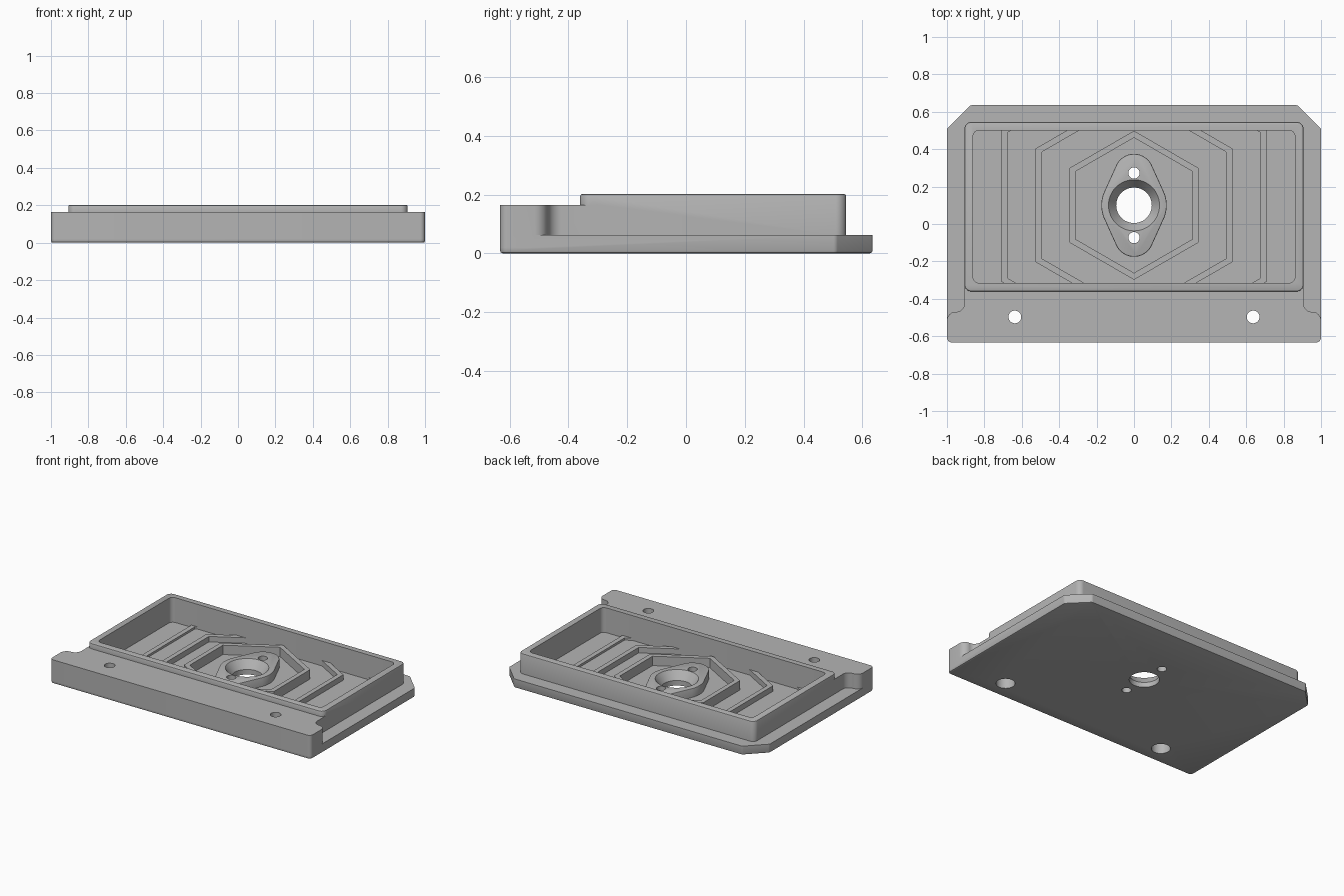
import bpy, bmesh, math
from mathutils import Vector, Matrix

cube = bpy.data.objects.get("Cube")
if cube:
    bpy.data.objects.remove(cube, do_unlink=True)

grey = bpy.data.materials.new("plain_grey")
grey.use_nodes = True
grey.diffuse_color = (0.46, 0.46, 0.46, 1)
grey.node_tree.nodes["Principled BSDF"].inputs["Base Color"].default_value = grey.diffuse_color

CY = 0.1      # centre line of the rings and boss
FLOOR = 0.03  # tray floor height


def make_object(name, bm):
    bmesh.ops.recalc_face_normals(bm, faces=bm.faces)
    mesh = bpy.data.meshes.new(name)
    bm.to_mesh(mesh)
    bm.free()
    mesh.materials.append(grey)
    obj = bpy.data.objects.new(name, mesh)
    bpy.context.collection.objects.link(obj)
    return obj


def prism(name, outline, z0, z1, bevel_z=None, bevel=0.0):
    """Extrude an outline, optionally bevelling the rim at bevel_z."""
    bm = bmesh.new()
    face = bm.faces.new([bm.verts.new((x, y, z0)) for x, y in outline])
    ext = bmesh.ops.extrude_face_region(bm, geom=[face])
    top = [v for v in ext["geom"] if isinstance(v, bmesh.types.BMVert)]
    bmesh.ops.translate(bm, verts=top, vec=(0, 0, z1 - z0))
    if bevel:
        rim = [e for e in bm.edges if all(abs(v.co.z - bevel_z) < 1e-5 for v in e.verts)]
        bmesh.ops.bevel(bm, geom=rim, offset=bevel, segments=2, profile=0.5, affect='EDGES')
    return make_object(name, bm)


def cone(name, x, y, r0, r1, z0, z1):
    bm = bmesh.new()
    bmesh.ops.create_cone(bm, cap_ends=True, segments=48, radius1=r0, radius2=r1, depth=z1 - z0,
                          matrix=Matrix.Translation((x, y, (z0 + z1) / 2)))
    return make_object(name, bm)


def rounded(corners, steps=6):
    """Replace each (x, y, radius) corner by an arc; works inward and outward."""
    out = []
    for i, (x, y, r) in enumerate(corners):
        p = Vector((x, y))
        if not r:
            out.append((x, y))
            continue
        a = (Vector(corners[i - 1][:2]) - p).normalized()
        b = (Vector(corners[(i + 1) % len(corners)][:2]) - p).normalized()
        half = a.angle(b) / 2
        centre = p + (a + b).normalized() * (r / math.sin(half))
        start = p + a * (r / math.tan(half)) - centre
        end = p + b * (r / math.tan(half)) - centre
        for k in range(steps + 1):
            t = k / steps
            out.append(tuple(centre + (start * (1 - t) + end * t).normalized() * r)
                       if t not in (0, 1) else tuple(centre + (end if t else start)))
    return out


def mirrored(half):
    return half + [(-x, y, r) for x, y, r in reversed(half)]


def rectangle(x, y0, y1, r):
    return rounded(mirrored([(x, y0, r), (x, y1, r)]))


def hexagon(apothem):
    r = apothem / math.cos(math.pi / 6)
    return [(r * math.sin(k * math.pi / 3), CY + r * math.cos(k * math.pi / 3)) for k in range(6)]


def boolean(obj, other, operation, keep=False):
    mod = obj.modifiers.new("cut", 'BOOLEAN')
    mod.operation = operation
    mod.solver = 'EXACT'
    mod.object = other
    bpy.context.view_layer.update()
    graph = bpy.context.evaluated_depsgraph_get()
    mesh = bpy.data.meshes.new_from_object(obj.evaluated_get(graph))
    obj.modifiers.clear()
    obj.data = mesh
    if not keep:
        bpy.data.objects.remove(other, do_unlink=True)


# Base plate with cut back corners
body = prism("base_tray", rounded(mirrored([(1, -0.633, 0.025), (1, 0.51, 0.02), (0.875, 0.635, 0.02)])),
             0, 0.062, 0, 0.01)

# Raised front bar that narrows into the tray
bar = prism("front_bar", rounded(mirrored([
    (1, -0.633, 0.025), (1, -0.47, 0.045), (0.906, -0.47, 0.045), (0.906, -0.3, 0)])), 0.02, 0.165)
boolean(body, bar, 'UNION')

# Tray wall and cavity
wall = prism("tray_wall", rectangle(0.906, -0.36, 0.545, 0.035), 0.025, 0.202, 0.202, 0.007)
boolean(body, wall, 'UNION')
boolean(body, prism("cavity_cutter", rectangle(0.86, -0.315, 0.5, 0.03), FLOOR, 0.4), 'DIFFERENCE')

# Centre boss: outline is the hull of one large and two small circles
R_MID, R_END, REACH = 0.175, 0.105, 0.17
outline = []
for k in range(72):
    a = 2 * math.pi * (k + 0.5) / 72
    s = math.sin(a)
    if abs(s) < (R_MID - R_END) / REACH:
        outline.append((R_MID * math.cos(a), CY + R_MID * s))
    else:
        outline.append((R_END * math.cos(a), CY + R_END * s + math.copysign(REACH, s)))
boss = prism("centre_boss", outline, FLOOR - 0.01, 0.092, 0.092, 0.006)

# Nested hexagonal ribs, trimmed by the tray wall
for name, inner, outer, top in (("outer_rib", 0.675, 0.708, 0.045),
                                ("middle_rib", 0.493, 0.526, 0.068),
                                ("inner_rib", 0.313, 0.345, 0.095)):
    rib = prism(name, hexagon(outer), FLOOR - 0.005, top)
    boolean(rib, prism("rib_cutter", hexagon(inner), 0, 0.3), 'DIFFERENCE')
    boolean(rib, prism("rib_limit", rectangle(0.87, -0.32, 0.505, 0.03), 0, 0.3), 'INTERSECT')

# Centre bore, its countersink and two pin holes through boss and plate
bores = [(0, CY, 0.095, 0.095, -0.1, 0.3), (0, CY, 0.095, 0.137, 0.035, 0.0925)]
bores += [(0, CY + s * 0.173, 0.03, 0.03, -0.1, 0.3) for s in (-1, 1)]
for b in bores:
    cutter = cone("bore_cutter", *b)
    boolean(boss, cutter, 'DIFFERENCE', keep=True)
    boolean(body, cutter, 'DIFFERENCE')

# Screw holes in the front bar, counterbored from below
for s in (-1, 1):
    boolean(body, cone("screw_cutter", s * 0.637, -0.497, 0.034, 0.034, -0.1, 0.3), 'DIFFERENCE')
    boolean(body, cone("counterbore_cutter", s * 0.637, -0.497, 0.06, 0.06, -0.1, 0.08), 'DIFFERENCE')

# Smooth the rounded surfaces, keep hard edges
for obj in (body, boss):
    bpy.ops.object.select_all(action='DESELECT')
    obj.select_set(True)
    bpy.context.view_layer.objects.active = obj
    bpy.ops.object.shade_smooth_by_angle(angle=math.radians(30))
